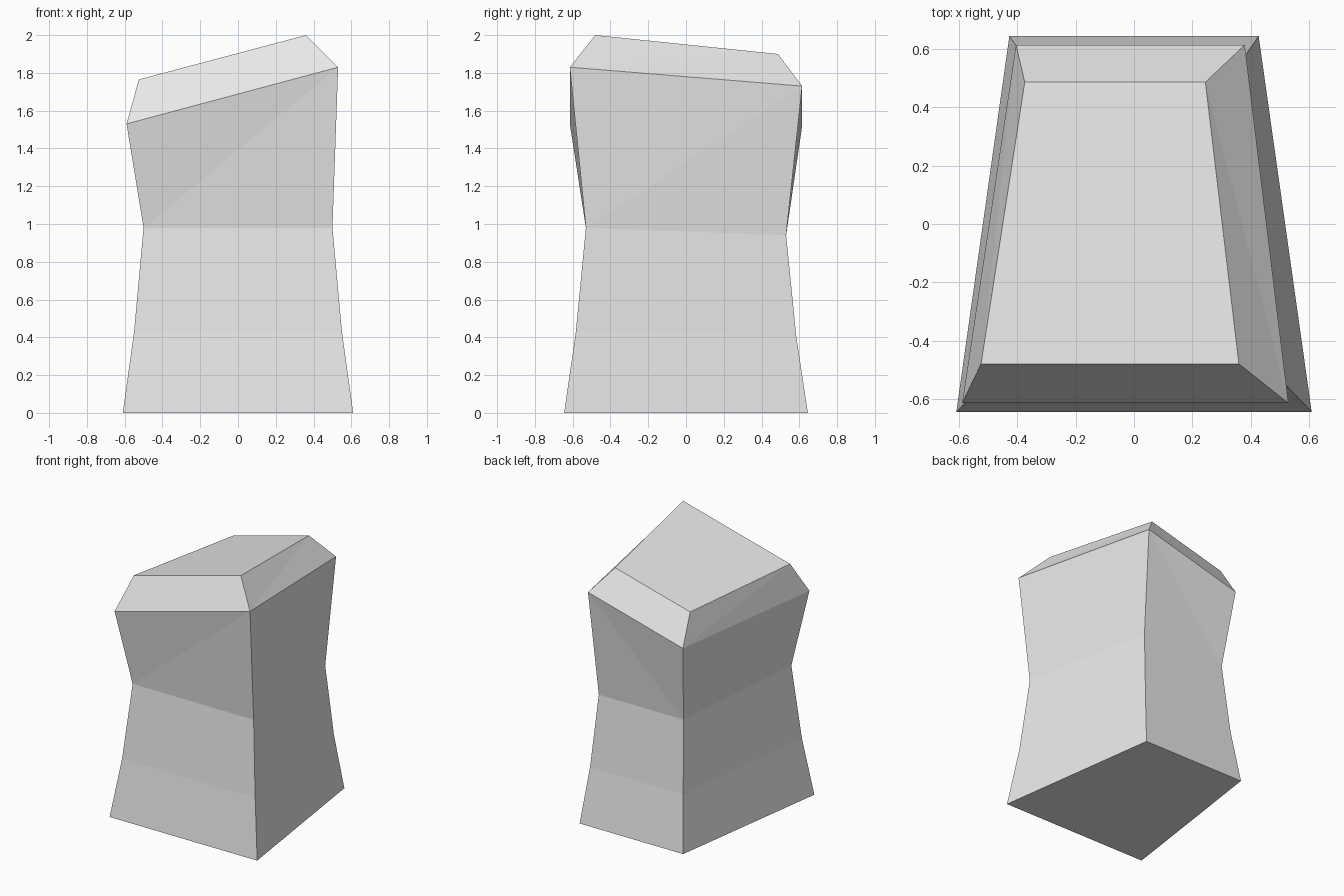
import bpy
import bmesh

default_cube = bpy.data.objects.get("Cube")
if default_cube:
    bpy.data.objects.remove(default_cube, do_unlink=True)


def make_material(name, colour):
    material = bpy.data.materials.new(name)
    material.use_nodes = True
    material.diffuse_color = colour
    material.node_tree.nodes["Principled BSDF"].inputs["Base Color"].default_value = colour
    return material


def level_ring(half_front, half_back, half_depth, front_height, back_height):
    """Symmetrical trapezoid section, wider at the front."""
    return [(-half_front, -half_depth, front_height), (half_front, -half_depth, front_height),
            (half_back, half_depth, back_height), (-half_back, half_depth, back_height)]


# Sections from the foot up to the waist
rings = [
    level_ring(0.61, 0.428, 0.645, 0.0, 0.0),
    level_ring(0.55, 0.385, 0.583, 0.43, 0.41),
    level_ring(0.50, 0.35, 0.53, 0.98, 0.94),
]
# Slanted shoulder and the smaller sloping top
rings.append([(-0.59, -0.615, 1.53), (0.53, -0.615, 1.83),
              (0.38, 0.615, 1.73), (-0.405, 0.615, 1.52)])
rings.append([(-0.525, -0.48, 1.765), (0.36, -0.48, 2.0),
              (0.245, 0.487, 1.90), (-0.375, 0.487, 1.735)])

bm = bmesh.new()
loops = [[bm.verts.new(point) for point in ring] for ring in rings]
bm.faces.new(reversed(loops[0]))
bm.faces.new(loops[-1])

# Walls: the twisted upper bands are folded along a diagonal
shoulder, top, back_side = 3, 4, 2
for level in range(1, len(loops)):
    lower, upper = loops[level - 1], loops[level]
    for side in range(4):
        following = (side + 1) % 4
        a, b, c, d = lower[side], lower[following], upper[following], upper[side]
        if level < shoulder or (level == top and side % 2 == 0):
            bm.faces.new((a, b, c, d))
        elif level == shoulder and side == back_side:
            bm.faces.new((a, b, d))
            bm.faces.new((b, c, d))
        else:
            bm.faces.new((a, b, c))
            bm.faces.new((a, c, d))

bmesh.ops.recalc_face_normals(bm, faces=bm.faces)
mesh = bpy.data.meshes.new("stone_pillar")
bm.to_mesh(mesh)
bm.free()
mesh.materials.append(make_material("light grey stone", (0.8, 0.8, 0.8, 1.0)))
pillar = bpy.data.objects.new("stone_pillar", mesh)
bpy.context.collection.objects.link(pillar)
